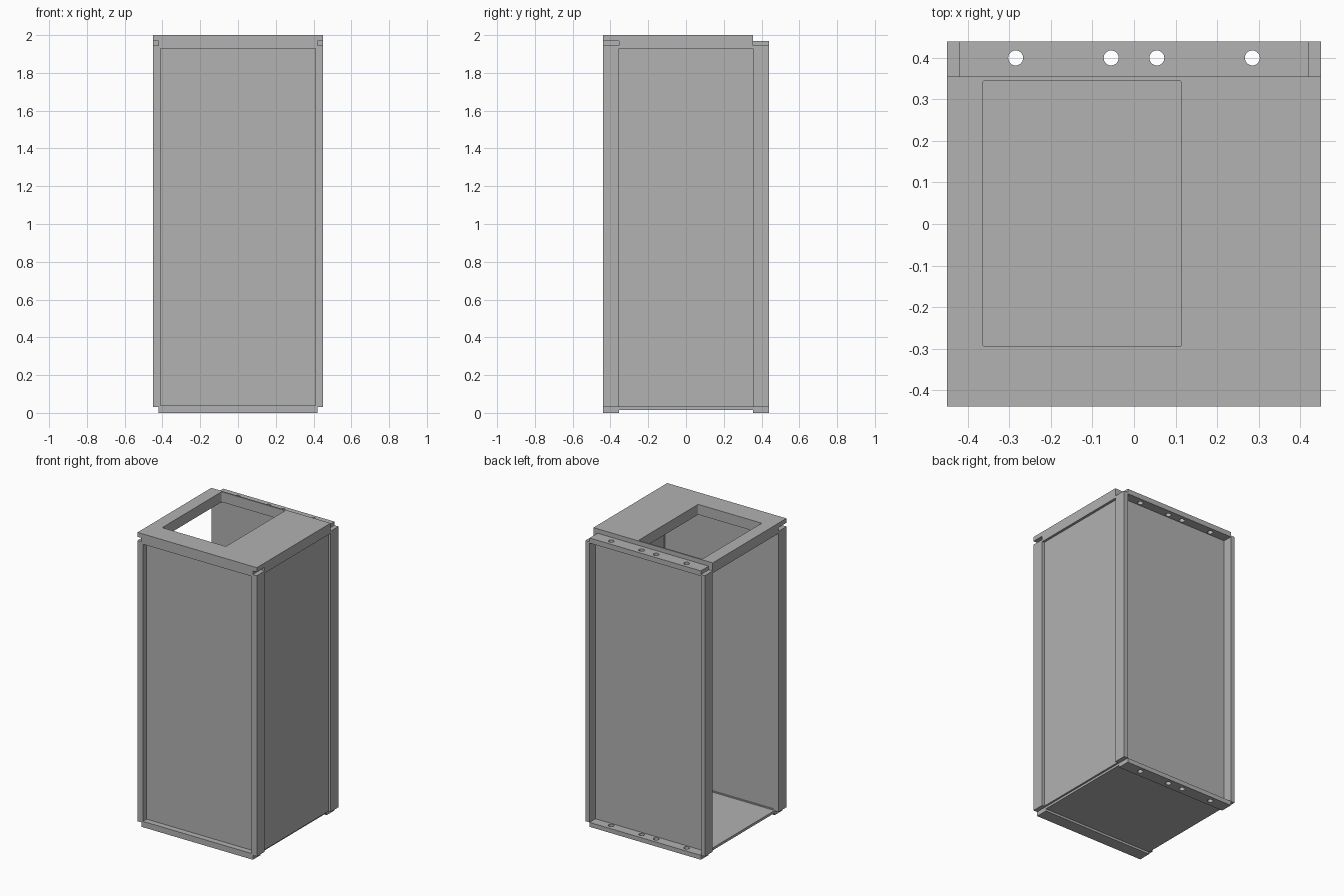
import bpy, bmesh, math
from mathutils import Matrix

if "Cube" in bpy.data.objects:
    bpy.data.objects.remove(bpy.data.objects["Cube"], do_unlink=True)

# One painted sheet metal colour
grey = bpy.data.materials.new("cabinet_grey")
grey.use_nodes = True
colour = (0.445, 0.445, 0.445, 1)
grey.diffuse_color = colour
for node in grey.node_tree.nodes:
    if node.type == 'BSDF_PRINCIPLED':
        node.inputs["Base Color"].default_value = colour


def finish(name, bm):
    mesh = bpy.data.meshes.new(name)
    bm.to_mesh(mesh)
    bm.free()
    mesh.materials.append(grey)
    obj = bpy.data.objects.new(name, mesh)
    bpy.context.collection.objects.link(obj)
    return obj


def box(name, x, y, z, corner=0):
    """Box between pairs of limits, optionally with rounded vertical edges."""
    bm = bmesh.new()
    bmesh.ops.create_cube(bm, size=1)
    for v in bm.verts:
        v.co = [lim[0] if c < 0 else lim[1] for c, lim in zip(v.co, (x, y, z))]
    if corner:
        edges = [e for e in bm.edges if abs(e.verts[0].co.z - e.verts[1].co.z) > 0.01]
        bmesh.ops.bevel(bm, geom=edges, offset=corner, segments=3, affect='EDGES', profile=0.5)
    return finish(name, bm)


def drill(name, x, y, z):
    bm = bmesh.new()
    bmesh.ops.create_cone(bm, cap_ends=True, segments=32, radius1=0.018, radius2=0.018,
                          depth=0.2, matrix=Matrix.Translation((x, y, z)))
    return finish(name, bm)


def cut(obj, cutters):
    """Subtract the cutters, bake the result and remove them."""
    for c in cutters:
        c.hide_render = True
        mod = obj.modifiers.new("cut", 'BOOLEAN')
        mod.operation = 'DIFFERENCE'
        mod.solver = 'EXACT'
        mod.object = c
    bpy.context.view_layer.update()
    graph = bpy.context.evaluated_depsgraph_get()
    mesh = bpy.data.meshes.new_from_object(obj.evaluated_get(graph))
    obj.modifiers.clear()
    obj.data = mesh
    for c in cutters:
        bpy.data.objects.remove(c, do_unlink=True)


W, D, IN = 0.45, 0.44, 0.355      # half width, half depth, inner frame depth
RAIL = 0.42                       # half width of the rails between posts
TOP, ROOF = 2.0, 1.93

# Roof with an offset opening and a slot at each front corner
roof = box("roof", (-W, W), (-D, IN), (ROOF, TOP))
cutters = [box("opening_cutter", (-0.365, 0.115), (-0.295, 0.345), (1.8, 2.1), 0.006)]
for s in (-1, 1):
    cutters.append(box("slot_cutter", sorted((s * RAIL, s * 0.5)), (-0.5, -IN), (1.945, 1.97)))
cut(roof, cutters)

# Drilled rear rails, upper and lower
for name, z in (("rear_top_rail", (1.935, 1.97)), ("rear_bottom_rail", (0, 0.03))):
    rail = box(name, (-RAIL, RAIL), (IN, D), z)
    cut(rail, [drill("drill", s * x, 0.4, sum(z) / 2) for s in (-1, 1) for x in (0.055, 0.285)])

# Front bottom rail and floor
box("front_bottom_rail", (-RAIL, RAIL), (-D, -IN), (0, 0.04))
box("floor", (-RAIL, RAIL), (-IN, IN), (0.015, 0.032))

# Corner posts, each a face strip and a return strip
for s, side in ((1, "left"), (-1, "right")):
    front_x = sorted((s * 0.41, s * W))
    back_x = sorted((s * RAIL, s * W))
    box("front_post_" + side, front_x, (-D, -0.40), (0.03, ROOF))
    box("front_post_return_" + side, front_x, (-0.40, -IN), (0.03, ROOF))
    box("rear_post_" + side, back_x, (0.375, D), (0.03, 1.945))
    box("rear_post_return_" + side, back_x, (IN, 0.375), (0.03, 1.945))

# Recessed panels; the -x side stays open
box("front_panel", (-0.41, 0.41), (-0.40, -0.36), (0.04, ROOF))
box("rear_panel", (-RAIL, RAIL), (0.357, 0.375), (0.03, 1.935))
box("side_panel", (0.415, 0.433), (-IN, IN), (0.03, ROOF))
